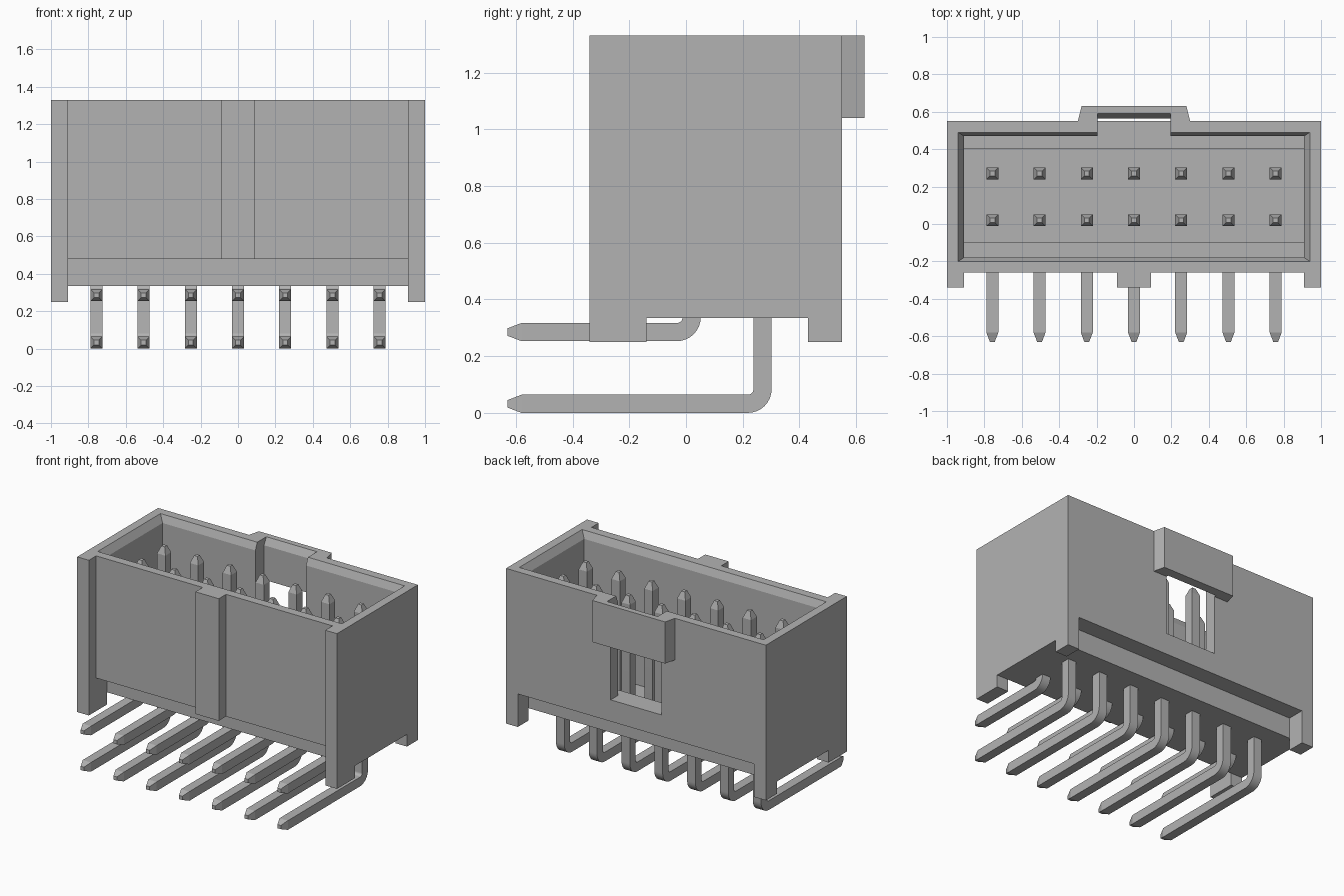
import bpy, bmesh, math
from mathutils import Vector

if "Cube" in bpy.data.objects:
    bpy.data.objects.remove(bpy.data.objects["Cube"], do_unlink=True)

grey = bpy.data.materials.new("mid_grey")
grey.use_nodes = True
COLOUR = (0.45, 0.45, 0.45, 1)
grey.diffuse_color = COLOUR
grey.node_tree.nodes["Principled BSDF"].inputs["Base Color"].default_value = COLOUR


def loft(name, rings):
    """Solid skinned through a list of equal-length rings of points."""
    bm = bmesh.new()
    loops = [[bm.verts.new(p) for p in ring] for ring in rings]
    for a, b in zip(loops, loops[1:]):
        for i in range(len(a)):
            j = (i + 1) % len(a)
            bm.faces.new((a[i], a[j], b[j], b[i]))
    bm.faces.new(loops[0][::-1])
    bm.faces.new(loops[-1])
    bmesh.ops.recalc_face_normals(bm, faces=bm.faces)
    mesh = bpy.data.meshes.new(name)
    bm.to_mesh(mesh)
    bm.free()
    mesh.materials.append(grey)
    obj = bpy.data.objects.new(name, mesh)
    bpy.context.collection.objects.link(obj)
    return obj


def prism(name, outline, z0, z1):
    return loft(name, [[(x, y, z) for x, y in outline] for z in (z0, z1)])


def rect(x, y0, y1):
    return [(-x, y0), (x, y0), (x, y1), (-x, y1)]


def box(name, x, y0, y1, z0, z1):
    return prism(name, rect(x, y0, y1), z0, z1)


def combine(target, tool, operation):
    """Apply a boolean and remove the tool."""
    mod = target.modifiers.new("shape", 'BOOLEAN')
    mod.operation, mod.solver, mod.object = operation, 'EXACT', tool
    bpy.context.view_layer.update()
    graph = bpy.context.evaluated_depsgraph_get()
    mesh = bpy.data.meshes.new_from_object(target.evaluated_get(graph))
    target.modifiers.clear()
    target.data = mesh
    bpy.data.objects.remove(tool, do_unlink=True)


def flared(name, x, y0, y1, z0, flare_x, flare0, flare1):
    """Pocket cutter that widens in a lead-in at the rim."""
    rings = [(x, y0, y1, z0), (x, y0, y1, RIM - 0.05),
             (x + flare_x, y0 - flare0, y1 + flare1, RIM),
             (x + flare_x, y0 - flare0, y1 + flare1, RIM + 0.1)]
    return loft(name, [[(px, py, z) for px, py in rect(w, a, b)]
                       for w, a, b, z in rings])


# Main dimensions
RIM, LEDGE, FOOT = 1.33, 0.63, 0.25
BACK, FRONT, RIB_FRONT = 0.55, -0.26, -0.34
RIB_X = 0.91

# Shroud: plan outline with end ribs and centre rib on the front
half = [(0.09, RIB_FRONT), (0.09, FRONT), (RIB_X, FRONT),
        (RIB_X, RIB_FRONT), (1, RIB_FRONT), (1, BACK)]
shroud = prism("shroud", half + [(-x, y) for x, y in reversed(half)], FOOT, RIM)

# Raised bridge over the keying slot
bridge = prism("bridge", [(-0.30, BACK - 0.04), (0.30, BACK - 0.04), (0.30, BACK),
                          (0.28, 0.63), (-0.28, 0.63), (-0.30, BACK)], 1.04, RIM)
combine(shroud, bridge, 'UNION')

# Underside: stand-off gap and long undercuts between the feet
cutters = [
    box("gap", 1.5, -0.14, 0.43, 0, 0.335),
    box("front_undercut", RIB_X, -1, -0.14, 0, 0.48),
    box("back_undercut", RIB_X, 0.43, 1, 0, 0.48),
    # Mating cavity, deeper well and keying slot
    flared("cavity", RIB_X, -0.18, 0.47, LEDGE, 0.03, 0.02, 0.02),
    box("well", RIB_X, -0.10, 0.40, 0.42, LEDGE + 0.1),
    flared("key_slot", 0.195, 0.2, 0.565, LEDGE, 0, 0, 0.025),
]
for cutter in cutters:
    combine(shroud, cutter, 'DIFFERENCE')


# Right-angle pins, square section with tapered ends
HALF, TIP, TAPER, RADIUS, TAIL = 0.032, 0.013, 0.05, 0.052, -0.63


def pin(name, x, y, z):
    stations = [(y, 1.24, 0, TIP), (y, 1.24 - TAPER, 0, HALF)]
    for i in range(9):
        a = math.pi / 2 * i / 8
        stations.append((y - RADIUS * (1 - math.cos(a)),
                         z + RADIUS * (1 - math.sin(a)), a, HALF))
    stations += [(TAIL + TAPER, z, math.pi / 2, HALF), (TAIL, z, math.pi / 2, TIP)]
    rings = []
    for py, pz, a, h in stations:
        side = Vector((h, 0, 0))
        out = Vector((0, math.cos(a), -math.sin(a))) * h
        c = Vector((x, py, pz))
        rings.append([c - side - out, c + side - out, c + side + out, c - side + out])
    return loft(name, rings)


pins = []
for row, y, z in (("upper", 0.02, 0.285), ("lower", 0.27, 0.032)):
    for i in range(7):
        pins.append(pin(f"{row}_pin_{i + 1}", (i - 3) * 0.2525, y, z))

# Smooth the bends only
bpy.ops.object.select_all(action='DESELECT')
for obj in pins:
    obj.select_set(True)
bpy.context.view_layer.objects.active = pins[0]
bpy.ops.object.shade_smooth_by_angle(angle=math.radians(15))
